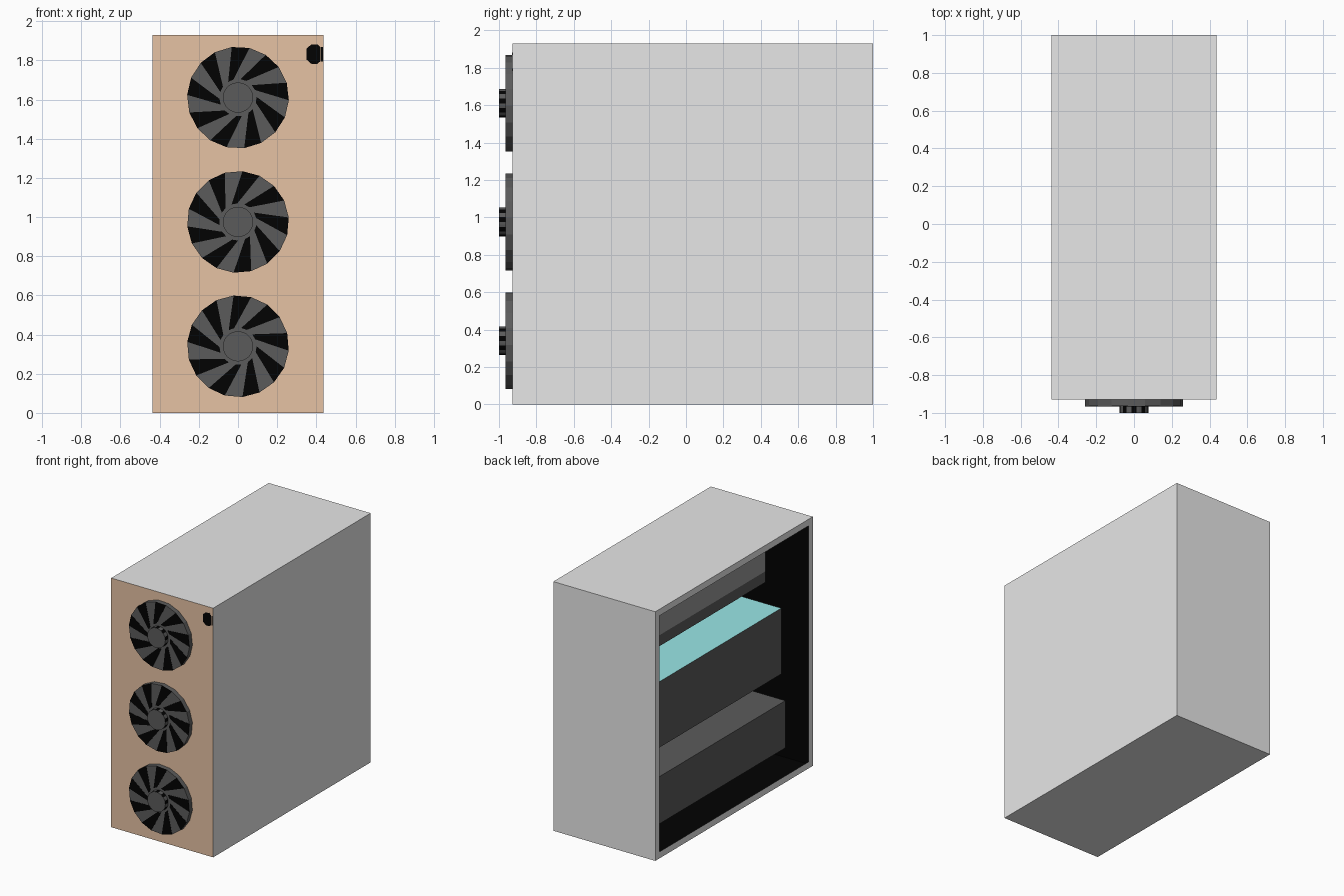
import bpy, bmesh, math

if "Cube" in bpy.data.objects:
    bpy.data.objects.remove(bpy.data.objects["Cube"])


def material(name, r, g, b):
    m = bpy.data.materials.new(name)
    m.diffuse_color = (r, g, b, 1)
    m.use_nodes = True
    m.node_tree.nodes["Principled BSDF"].inputs["Base Color"].default_value = m.diffuse_color
    return m


CASE = material("case_grey", 0.80, 0.80, 0.80)
TAN = material("tan_panel", 0.79, 0.54, 0.37)
DARK = material("dark_grey", 0.105, 0.105, 0.105)
MID = material("mid_grey", 0.32, 0.32, 0.32)
BLACK = material("black", 0.0005, 0.0005, 0.0005)
TEAL = material("pale_teal", 0.32, 0.80, 0.80)


def finish(name, bm, *mats, recalc=True):
    if recalc:
        bmesh.ops.recalc_face_normals(bm, faces=bm.faces)
    me = bpy.data.meshes.new(name)
    bm.to_mesh(me)
    bm.free()
    for m in mats:
        me.materials.append(m)
    ob = bpy.data.objects.new(name, me)
    bpy.context.collection.objects.link(ob)
    return ob


def box_bm(lo, hi):
    bm = bmesh.new()
    bmesh.ops.create_cube(bm, size=1)
    for v in bm.verts:
        v.co = [(lo[i] + hi[i]) / 2 + v.co[i] * (hi[i] - lo[i]) for i in range(3)]
    bm.normal_update()
    return bm


def prism(name, pts, y0, y1, *mats):
    """Extrude an (x, z) outline from y0 to y1; return the object."""
    bm = bmesh.new()
    face = bm.faces.new([bm.verts.new((x, y0, z)) for x, z in pts])
    ext = bmesh.ops.extrude_face_region(bm, geom=[face])
    for v in ext["geom"]:
        if isinstance(v, bmesh.types.BMVert):
            v.co.y = y1
    return finish(name, bm, *mats)


def polar(cx, cz, r, deg):
    a = math.radians(deg)
    return cx + r * math.cos(a), cz + r * math.sin(a)


def open_left(bm, margin):
    """Cut a window of the given margin into the left (-x) side."""
    bm.normal_update()
    side = next(f for f in bm.faces if f.normal.x < -0.9)
    if margin:
        bmesh.ops.inset_region(bm, faces=[side], thickness=margin)
    bmesh.ops.delete(bm, geom=[side], context='FACES_ONLY')


# Thin case: tan front face, window in the left side
FRONT, HALF = -0.928, 0.437
bm = box_bm((-HALF, FRONT, 0), (HALF, 1.0, 1.93))
for f in bm.faces:
    if f.normal.y < -0.9:
        f.material_index = 1
open_left(bm, 0.072)
finish("case_shell", bm, CASE, TAN, recalc=False)

# Black lining just inside the thin walls
bm = box_bm((-HALF + 0.005, FRONT + 0.006, 0.006), (HALF - 0.006, 0.994, 1.924))
open_left(bm, 0)
bmesh.ops.reverse_faces(bm, faces=bm.faces)
finish("case_lining", bm, BLACK, recalc=False)


# Interior component boxes, centred behind the fans
def component(name, half, z0, z1, side_mat, top_mat):
    bm = box_bm((-half, -0.795, z0), (half, 0.87, z1))
    for f in bm.faces:
        if f.normal.z > 0.9:
            f.material_index = 1
    finish(name, bm, side_mat, top_mat)


component("lower_component", 0.295, 0.152, 0.518, DARK, DARK)
component("middle_component", 0.26, 0.715, 1.225, DARK, TEAL)
component("upper_component_base", 0.125, 1.39, 1.475, DARK, DARK)
component("upper_component", 0.125, 1.475, 1.83, MID, MID)

# Three front fans: grey disc, nine swept dark gaps, round hub
GAPS, R, SWEEP = 9, 0.26, 26
for n, (cz, start) in enumerate(((0.34, 85), (0.975, 75), (1.61, 87)), 1):
    rim = [polar(0, cz, R, start + 10 + 20 * i) for i in range(18)]
    prism(f"fan_{n}_disc", rim, FRONT + 0.005, -0.964, DARK)
    for b in range(GAPS):
        a = start + b * 360 / GAPS
        h = a + SWEEP
        outline = [polar(0, cz, 0.095, h - 9), polar(0, cz, R, a - 10),
                   polar(0, cz, R, a + 10), polar(0, cz, 0.095, h + 9)]
        prism(f"fan_{n}_gap_{b + 1}", outline, -0.963, -0.9655, BLACK)
    hub = prism(f"fan_{n}_hub", [polar(0, cz, 0.077, 10 * i) for i in range(36)],
                -0.95, -1.0, DARK, BLACK)
    # Striped hub wall
    for p in hub.data.polygons:
        if abs(p.normal.y) < 0.5:
            ang = math.degrees(math.atan2(p.normal.z, p.normal.x)) % 360
            p.material_index = 1 if ang % 40 < 20 else 0

# Power button and its small side marker, nearly flush with the panel
button = [(0.375, 1.782), (0.405, 1.782), (0.42, 1.795), (0.42, 1.869),
          (0.405, 1.882), (0.375, 1.882), (0.35, 1.86), (0.35, 1.804)]
prism("power_button", button, FRONT + 0.001, FRONT - 0.001, BLACK)
finish("button_marker",
       box_bm((0.423, FRONT - 0.001, 1.795), (0.433, FRONT + 0.001, 1.868)), BLACK)
